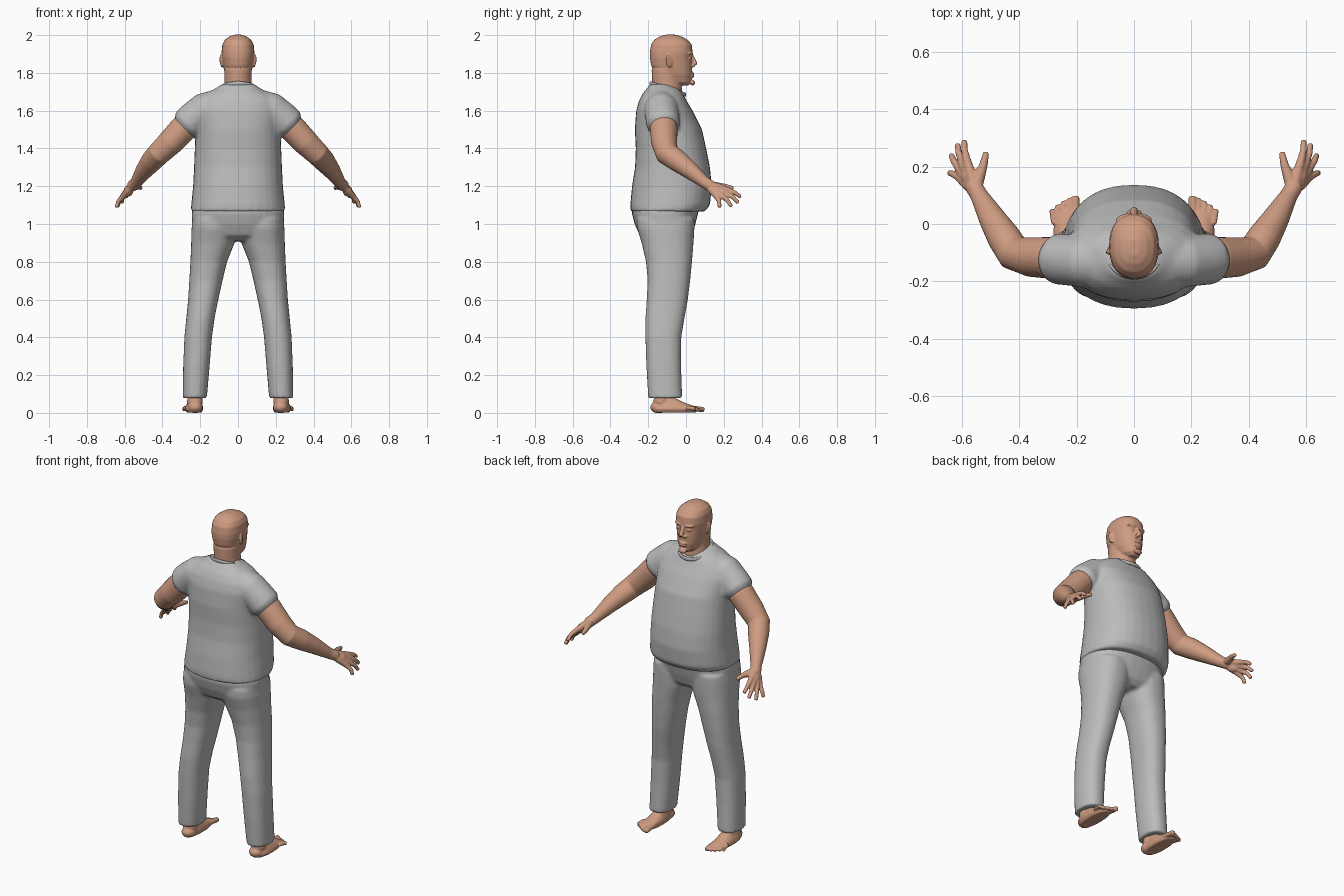
import bpy, bmesh, math
from mathutils import Vector, Matrix

if "Cube" in bpy.data.objects:
    bpy.data.objects.remove(bpy.data.objects["Cube"])


def material(name, rgb):
    m = bpy.data.materials.new(name)
    m.use_nodes = True
    m.diffuse_color = (*rgb, 1)
    bsdf = m.node_tree.nodes["Principled BSDF"]
    bsdf.inputs["Base Color"].default_value = (*rgb, 1)
    bsdf.inputs["Roughness"].default_value = 0.7
    return m


skin = material("warm skin", (0.62, 0.33, 0.22))
cloth = material("grey cloth", (0.5, 0.5, 0.5))


def bridge(bm, loops):
    """Closed skin through a list of vertex loops."""
    n = len(loops[0])
    for a, b in zip(loops, loops[1:]):
        for i in range(n):
            j = (i + 1) % n
            bm.faces.new((a[i], a[j], b[j], b[i]))
    bm.faces.new(loops[0][::-1])
    bm.faces.new(loops[-1])


def loft(bm, rings, power=2.3, n=32):
    """Horizontal rings: height, back, front, half width, optional centre x."""
    loops = []
    for z, back, front, rx, *cx in rings:
        x0 = cx[0] if cx else 0
        loop = []
        for i in range(n):
            a = math.tau * i / n
            c, s = math.cos(a), math.sin(a)
            x = math.copysign(abs(c) ** (2 / power), c) * rx
            y = math.copysign(abs(s) ** (2 / power), s) * (front - back) / 2
            loop.append(bm.verts.new((x0 + x, (front + back) / 2 + y, z)))
        loops.append(loop)
    bridge(bm, loops)


def tube(bm, points, n=16):
    """Round limb through (x, y, z, radius) points with a rounded tip."""
    pts = [Vector(p[:3]) for p in points]
    loops = []
    for i, p in enumerate(pts):
        t = pts[min(i + 1, len(pts) - 1)] - pts[max(i - 1, 0)]
        q = t.to_track_quat('Z', 'Y')
        r = points[i][3]
        ends = [(0, 1)] if i < len(pts) - 1 else [(-0.3, 1), (0.1, 0.7)]
        for shift, scale in ends:
            loops.append([bm.verts.new(p + q @ Vector((
                r * scale * math.cos(math.tau * k / n),
                r * scale * math.sin(math.tau * k / n), r * shift)))
                for k in range(n)])
    bridge(bm, loops)


def ball(bm, centre, size, turn=0):
    m = (Matrix.Translation(centre) @ Matrix.Rotation(turn, 4, 'Z')
         @ Matrix.Diagonal((*size, 1)))
    bmesh.ops.create_uvsphere(bm, u_segments=20, v_segments=12, radius=1, matrix=m)


def finish(name, bm, mat, voxel, smooth, mirror=False):
    """Fuse the overlapping forms into one soft surface."""
    bmesh.ops.recalc_face_normals(bm, faces=bm.faces)
    mesh = bpy.data.meshes.new(name)
    bm.to_mesh(mesh)
    bm.free()
    mesh.materials.append(mat)
    ob = bpy.data.objects.new(name, mesh)
    bpy.context.collection.objects.link(ob)
    if mirror:
        mod = ob.modifiers.new("mirror", 'MIRROR')
        mod.use_mirror_merge = False
    mod = ob.modifiers.new("fuse", 'REMESH')
    mod.mode = 'VOXEL'
    mod.voxel_size = voxel
    mod.use_smooth_shade = True
    mod = ob.modifiers.new("soften", 'SMOOTH')
    mod.factor = 0.5
    mod.iterations = smooth
    return ob


# Shirt: torso with belly, and short sleeves
bm = bmesh.new()
loft(bm, [(1.066, -.293, .10, .25), (1.10, -.295, .127, .248),
          (1.2, -.286, .137, .238), (1.3, -.27, .127, .233),
          (1.4, -.266, .107, .229), (1.5, -.271, .085, .226),
          (1.6, -.264, .035, .232), (1.65, -.25, .005, .215),
          (1.69, -.23, -.015, .17), (1.715, -.21, -.035, .125),
          (1.74, -.19, -.085, .085)])
for s in (1, -1):
    tube(bm, [(s * .1, -.13, 1.625, .09), (s * .18, -.13, 1.605, .09),
              (s * .235, -.125, 1.56, .089), (s * .285, -.118, 1.51, .09)], 24)
finish("shirt", bm, cloth, 0.01, 6)

# Collar band that dips at the throat
bm = bmesh.new()
loops = []
for i in range(40):
    a = math.tau * i / 40
    out = Vector((math.cos(a), math.sin(a), 0))
    centre = Vector((.095 * out.x, -.096 + .092 * out.y, 1.715 - .03 * out.y))
    loops.append([bm.verts.new(centre + out * .006 * math.cos(k * math.tau / 8)
                  + Vector((0, 0, .012 * math.sin(k * math.tau / 8)))) for k in range(8)])
for a, b in zip(loops, loops[1:] + loops[:1]):
    for k in range(8):
        bm.faces.new((a[k], a[k - 1], b[k - 1], b[k]))
finish("collar", bm, cloth, 0.004, 1)

# Trousers: hips and two splayed legs
bm = bmesh.new()
loft(bm, [(.91, -.2, .0, .16), (.94, -.245, .03, .23), (1.0, -.272, .05, .244),
          (1.06, -.288, .065, .246), (1.1, -.28, .07, .235)])
for s in (1, -1):
    loft(bm, [(.078, -.2, -.02, .064, s * .229), (.25, -.21, -.026, .07, s * .22),
              (.4, -.215, -.025, .073, s * .211), (.5, -.215, -.008, .075, s * .199),
              (.6, -.208, .01, .08, s * .184), (.7, -.203, .022, .088, s * .17),
              (.8, -.212, .032, .097, s * .155), (.9, -.235, .04, .115, s * .133),
              (.98, -.26, .045, .12, s * .126), (1.03, -.26, .045, .11, s * .13)])
finish("trousers", bm, cloth, 0.01, 5)

# Head: neck, skull, ears and facial forms
bm = bmesh.new()
loft(bm, [(1.64, -.17, -.03, .075), (1.7, -.183, -.02, .076),
          (1.75, -.18, -.025, .072), (1.82, -.182, -.03, .073)], 2)
loft(bm, [(1.733, -.07, .012, .025), (1.75, -.12, .028, .05),
          (1.79, -.16, .033, .068), (1.84, -.185, .033, .079),
          (1.88, -.191, .03, .085), (1.91, -.191, .035, .087),
          (1.95, -.185, .03, .083), (1.975, -.168, .01, .07),
          (1.993, -.14, -.025, .045), (2.002, -.11, -.055, .02)])
tube(bm, [(0, .025, 1.9, .011), (0, .038, 1.87, .012), (0, .049, 1.842, .014)])
ball(bm, (0, .035, 1.748), (.026, .013, .015))
for z in (1.782, 1.795):
    ball(bm, (0, .034, z), (.027, .01, .007))
for s in (1, -1):
    ball(bm, (s * .016, .036, 1.838), (.011, .012, .009))
    ball(bm, (s * .034, .023, 1.902), (.03, .012, .008), -s * .3)
    ball(bm, (s * .034, .02, 1.878), (.016, .011, .008), -s * .3)
    ball(bm, (s * .085, -.088, 1.863), (.007, .02, .036), s * .35)
    ball(bm, (s * .091, -.098, 1.87), (.007, .008, .028), s * .35)
finish("head", bm, skin, 0.004, 3)

# Arms with palms and fingers
bm = bmesh.new()
tube(bm, [(.2, -.13, 1.59, .07), (.29, -.118, 1.505, .073), (.36, -.115, 1.43, .069),
          (.42, -.1, 1.372, .062), (.455, -.045, 1.335, .058), (.495, .02, 1.285, .047),
          (.54, .1, 1.22, .031), (.565, .14, 1.195, .03)], 24)
ball(bm, (.58, .16, 1.175), (.024, .034, .03), -.3)
wrist = Vector((.552, .115, 1.21))
fingers = [((.58, .213, 1.183), (.591, .29, 1.142)),
           ((.596, .206, 1.166), (.615, .277, 1.112)),
           ((.608, .19, 1.15), (.637, .24, 1.092)),
           ((.613, .166, 1.14), (.643, .178, 1.088))]
for knuckle, tip in fingers:
    k, t = Vector(knuckle), Vector(tip)
    mid = k.lerp(t, .55) + Vector((.005, .003, .006))
    tube(bm, [(*wrist, .02), (*wrist.lerp(k, .5), .021), (*k, .015),
              (*mid, .0115), (*t, .0105)])
tube(bm, [(*wrist, .02), (.54, .165, 1.2, .021), (.525, .205, 1.198, .015),
          (.515, .25, 1.19, .011)])
finish("arms", bm, skin, 0.005, 2, mirror=True)

# Bare feet with toes
bm = bmesh.new()
tube(bm, [(.228, -.12, .16, .04), (.228, -.125, .09, .04), (.228, -.135, .04, .042)], 20)
ball(bm, (.226, -.145, .03), (.04, .045, .032))
loft(bm, [(.002, -.17, .055, .04, .232), (.02, -.18, .062, .049, .234),
          (.036, -.165, .045, .046, .232), (.055, -.15, -.01, .037, .23),
          (.08, -.14, -.06, .03, .228)])
for i in range(5):
    x = .204 + .0185 * i
    tip = .096 - .004 * i - .0022 * i * i
    r = .0145 if i == 0 else .0105
    tube(bm, [(x, 0, .028, r), (x + .002 * i, .05, .022, r),
              (x + .002 * i, tip, r + .002, r)])
finish("feet", bm, skin, 0.005, 2, mirror=True)
